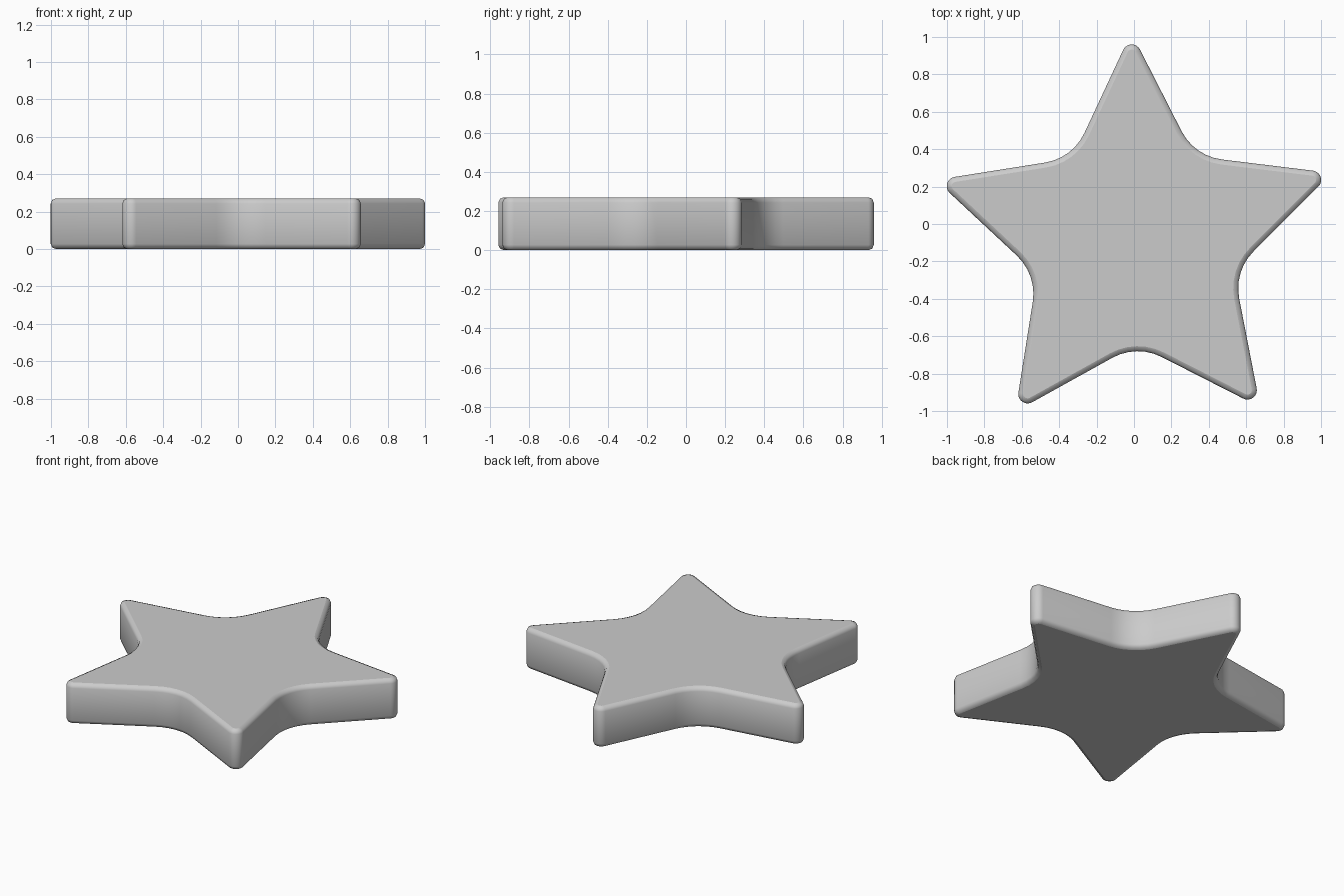
import bpy, bmesh
from math import sin, cos, tan, radians

if "Cube" in bpy.data.objects:
    bpy.data.objects.remove(bpy.data.objects["Cube"])

HEIGHT = 0.27
TIP_DIST, TIP_R = 1.0, 0.05      # rounded point: arc centre distance and radius
VALLEY_R = 0.28                  # fillet radius between the arms
HALF = radians(26)               # half angle of each arm
TURN = radians(91)               # direction of the first arm
CX, CY = 0.005, -0.09            # puts the bounding box on the origin

# Where neighbouring arm edges meet, and the fillet centre beyond that corner
slope = tan(HALF)
tx, ty = TIP_R * cos(HALF), TIP_DIST + TIP_R * sin(HALF)
corner = (tx + ty * slope) / (1 + slope * tan(radians(54))) / cos(radians(54))
VALLEY_DIST = corner + VALLEY_R / cos(radians(54) - HALF)


def arc(dist, direction, radius, start, end, steps):
    """Points of an arc whose centre lies at a polar position."""
    pts = []
    for i in range(steps + 1):
        a = direction + start + (end - start) * i / steps
        pts.append((CX + dist * cos(direction) + radius * cos(a),
                    CY + dist * sin(direction) + radius * sin(a)))
    return pts


def outline(inset):
    """Rounded five-armed star, moved inwards by inset."""
    pts = []
    tip = radians(90) - HALF
    dip = radians(54) - HALF
    for k in range(5):
        d = TURN + radians(72 * k)
        pts += arc(TIP_DIST, d, TIP_R - inset, -tip, tip, 10)
        pts += arc(VALLEY_DIST, d + radians(36), VALLEY_R + inset,
                   radians(180) + dip, radians(180) - dip, 6)
    return pts


# Star body: stacked outlines give the softened top and bottom rims
levels = [(0.027, 0), (0.008, 0.008), (0, 0.027),
          (0, HEIGHT - 0.027), (0.008, HEIGHT - 0.008), (0.027, HEIGHT)]
bm = bmesh.new()
rings = [[bm.verts.new((x, y, z)) for x, y in outline(inset)]
         for inset, z in levels]
for low, high in zip(rings, rings[1:]):
    n = len(low)
    for i in range(n):
        j = (i + 1) % n
        bm.faces.new((low[i], low[j], high[j], high[i])).smooth = True

# Flat caps
bm.faces.new(rings[0][::-1])
bm.faces.new(rings[-1])

mesh = bpy.data.meshes.new("star")
bm.to_mesh(mesh)
bm.free()
bpy.context.collection.objects.link(bpy.data.objects.new("star", mesh))
